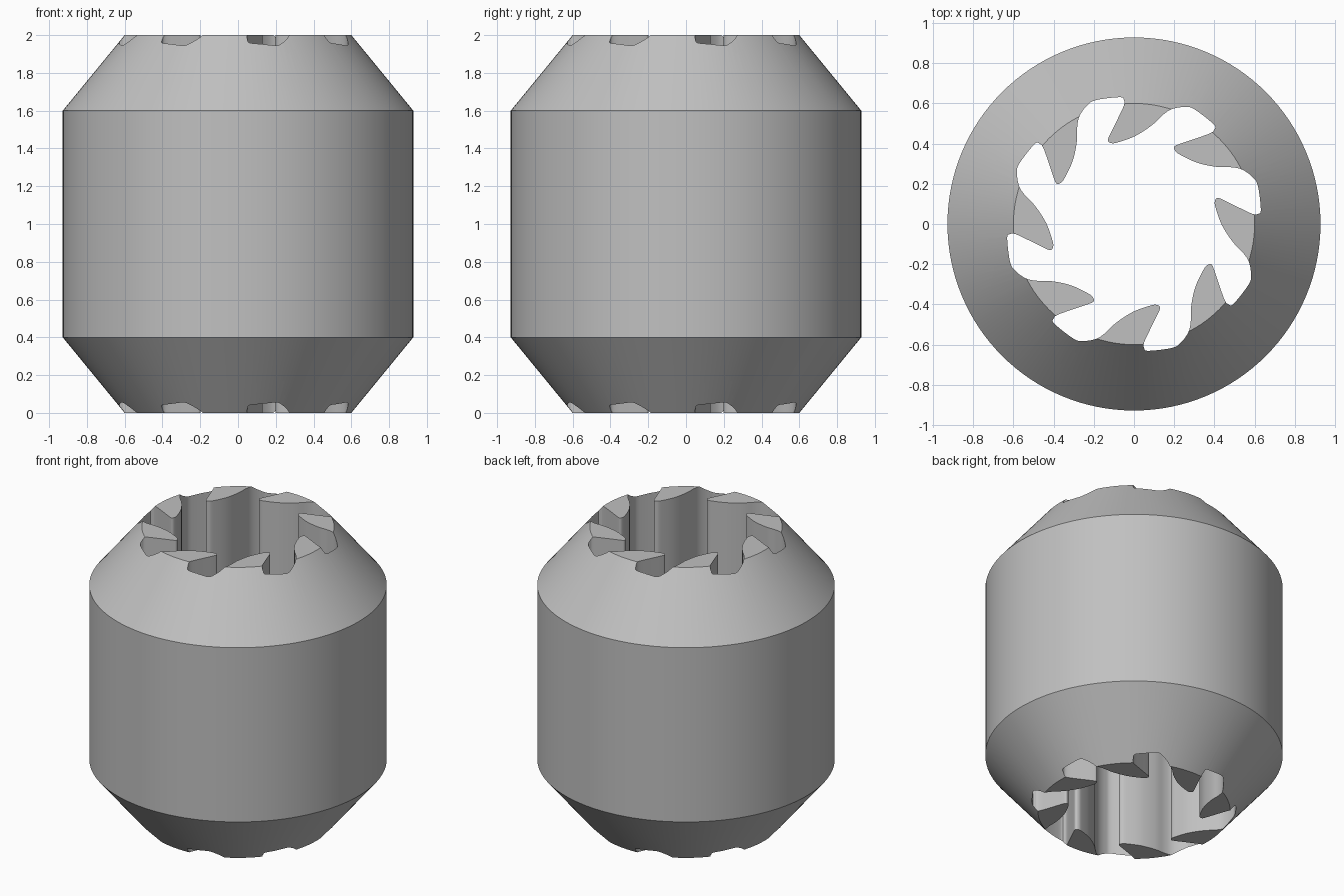
import bpy
import bmesh
import math
from mathutils import Matrix, Vector

cube = bpy.data.objects.get("Cube")
if cube:
    bpy.data.objects.remove(cube, do_unlink=True)

HEIGHT, RADIUS, END_RADIUS, CHAMFER = 2.0, 0.928, 0.6, 0.4
TEETH, SEGMENTS, STEPS = 8, 128, 5

grey = bpy.data.materials.new("steel grey")
grey.use_nodes = True
color = (0.53, 0.53, 0.53, 1)
grey.diffuse_color = color
grey.node_tree.nodes["Principled BSDF"].inputs["Base Color"].default_value = color


def make_object(name, bm):
    bmesh.ops.recalc_face_normals(bm, faces=bm.faces)
    mesh = bpy.data.meshes.new(name)
    bm.to_mesh(mesh)
    bm.free()
    mesh.materials.append(grey)
    obj = bpy.data.objects.new(name, mesh)
    bpy.context.collection.objects.link(obj)
    return obj


def loft(name, rings):
    """Closed solid through a stack of equal-length rings."""
    bm = bmesh.new()
    loops = [[bm.verts.new(p) for p in ring] for ring in rings]
    n = len(loops[0])
    for low, high in zip(loops, loops[1:]):
        for i in range(n):
            j = (i + 1) % n
            bm.faces.new((low[i], low[j], high[j], high[i]))
    bm.faces.new(loops[0])
    bm.faces.new(loops[-1])
    return make_object(name, bm)


def circle(r, z):
    return [(r * math.cos(2 * math.pi * i / SEGMENTS),
             r * math.sin(2 * math.pi * i / SEGMENTS), z) for i in range(SEGMENTS)]


def smooth_loop(points):
    """Closed Catmull-Rom curve through the points."""
    result = []
    n = len(points)
    for i in range(n):
        a, b, c, d = (points[(i + k) % n] for k in (-1, 0, 1, 2))
        for s in range(STEPS):
            t = s / STEPS
            result.append(0.5 * (2 * b + (c - a) * t + (2 * a - 5 * b + 4 * c - d) * t ** 2
                                 + (3 * b - a - 3 * c + d) * t ** 3))
    return result


# Barrel body with conical ends
body = loft("barrel_body", [circle(END_RADIUS, 0), circle(RADIUS, CHAMFER),
                            circle(RADIUS, HEIGHT - CHAMFER), circle(END_RADIUS, HEIGHT)])

# Bore outline: one hooked tooth and its slot, repeated around the axis
tooth = [(-0.07, 0.631), (-0.05, 0.615), (-0.051, 0.588), (-0.085, 0.515), (-0.122, 0.44),
         (-0.13, 0.415), (-0.115, 0.403), (-0.085, 0.405), (0.005, 0.437), (0.09, 0.492),
         (0.145, 0.544), (0.19, 0.572), (0.25, 0.582), (0.30, 0.571)]
outline = []
for k in range(TEETH):
    turn = Matrix.Rotation(-2 * math.pi * k / TEETH, 2)
    outline += [turn @ Vector(p) for p in tooth]
outline = smooth_loop(outline)
cutter = loft("bore_cutter", [[(p.x, p.y, z) for p in outline] for z in (-0.1, HEIGHT + 0.1)])
cutter.hide_render = True

# Cut the bore through the body
cut = body.modifiers.new("bore", 'BOOLEAN')
cut.operation = 'DIFFERENCE'
cut.solver = 'EXACT'
cut.object = cutter
bpy.ops.object.select_all(action='DESELECT')
bpy.context.view_layer.objects.active = body
body.select_set(True)
bpy.ops.object.modifier_apply(modifier=cut.name)
bpy.data.objects.remove(cutter, do_unlink=True)
bpy.ops.object.shade_smooth_by_angle(angle=math.radians(30))
